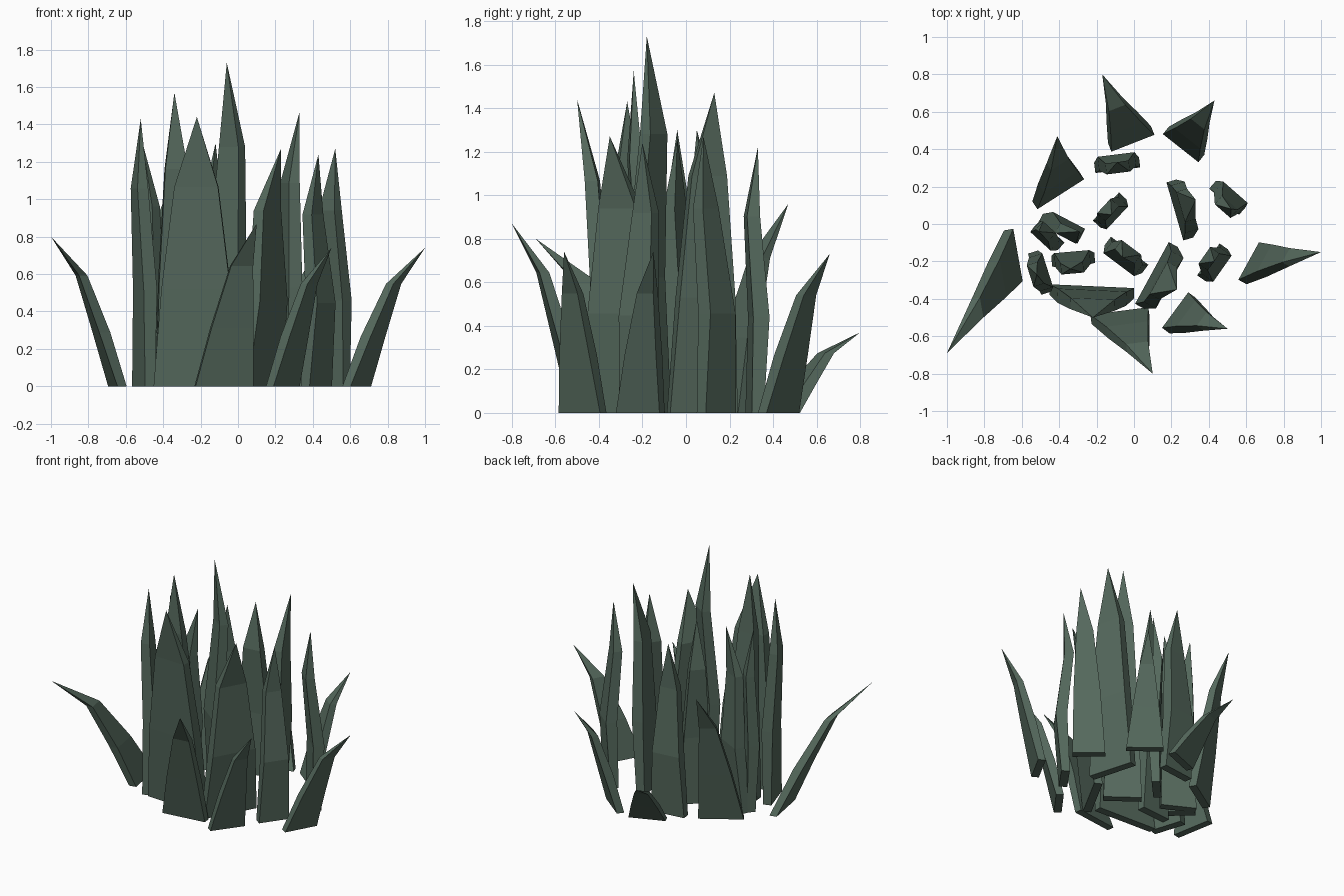
import bpy, bmesh
from mathutils import Vector

mat = bpy.data.materials.new("dull_green")
mat.diffuse_color = (0.09, 0.14, 0.108, 1)

HEIGHTS = (0, 0.36, 0.74)   # height fractions of the rows below the tip


def blade(name, a, b, tip, widths, lean, thick, wave=0.0):
    """Flat tapering blade from base edge a-b to a pointed tip.
    widths and lean = width factor and share of sideways travel per row."""
    a, b, tip = Vector((*a, 0)), Vector((*b, 0)), Vector(tip)
    mid, half = (a + b) / 2, (b - a) / 2
    normal = Vector((-half.y, half.x, 0)).normalized()
    bm = bmesh.new()
    rings = []
    for i, t in enumerate(HEIGHTS):
        c = mid.lerp(Vector((tip.x, tip.y, 0)), lean[i])
        c.z = tip.z * t
        c += normal * wave * (0, 0.8, -1)[i]
        n = normal * thick[i] / 2
        h = half * widths[i]
        rings.append([bm.verts.new(p) for p in
                      (c - h - n, c + h - n, c + h + n, c - h + n)])
    bm.faces.new(rings[0])
    for lo, hi in zip(rings, rings[1:]):
        for k in range(4):
            m = (k + 1) % 4
            bm.faces.new((lo[k], lo[m], hi[m], hi[k]))
    top = bm.verts.new(tip)
    for k in range(4):
        bm.faces.new((rings[-1][k], rings[-1][(k + 1) % 4], top))
    bmesh.ops.recalc_face_normals(bm, faces=bm.faces)
    me = bpy.data.meshes.new(name)
    bm.to_mesh(me)
    bm.free()
    me.materials.append(mat)
    bpy.context.collection.objects.link(bpy.data.objects.new(name, me))


# Outer blades, splayed outwards
outer = [
    ((-0.13, 0.41), (0.10, 0.50), (-0.17, 0.80, 0.37)),
    ((0.17, 0.50), (0.36, 0.35), (0.43, 0.66, 0.73)),
    ((-0.53, 0.10), (-0.28, 0.26), (-0.41, 0.47, 0.96)),
    ((-0.67, -0.03), (-0.62, -0.31), (-1.0, -0.69, 0.80)),
    ((-0.23, -0.51), (0.08, -0.47), (0.10, -0.80, 0.87)),
    ((0.17, -0.57), (0.31, -0.38), (0.50, -0.56, 0.74)),
    ((0.58, -0.31), (0.69, -0.11), (1.0, -0.15, 0.74)),
]
for i, (a, b, tip) in enumerate(outer):
    blade(f"outer_blade_{i + 1}", a, b, tip,
          (1.0, 0.72, 0.38), (0, 0.24, 0.54), (0.05, 0.06, 0.045))

# Inner blades, nearly upright, each with its own slight S-bend
inner = [
    ((-0.14, -0.09), (0.06, -0.24), (-0.06, -0.18, 1.73), -0.03),
    ((-0.44, -0.20), (-0.21, -0.18), (-0.34, -0.24, 1.57), 0.02),
    ((-0.54, -0.15), (-0.47, -0.37), (-0.52, -0.27, 1.43), 0.015),
    ((-0.45, -0.35), (0.0, -0.37), (-0.22, -0.50, 1.44), 0.0),
    ((0.20, 0.23), (0.29, -0.08), (0.33, 0.13, 1.47), 0.01),
    ((-0.20, 0.00), (-0.06, 0.15), (-0.12, 0.05, 1.30), -0.02),
    ((-0.21, 0.30), (0.03, 0.33), (-0.09, 0.33, 1.22), 0.02),
    ((0.03, -0.44), (0.21, -0.11), (0.23, -0.35, 1.27), -0.02),
    ((0.42, 0.21), (0.58, 0.07), (0.52, 0.08, 1.27), 0.025),
    ((0.36, -0.29), (0.48, -0.12), (0.43, -0.20, 1.24), -0.03),
    ((-0.52, 0.00), (-0.39, -0.12), (-0.51, -0.04, 1.30), -0.015),
    ((-0.50, 0.03), (-0.29, -0.08), (-0.29, -0.04, 1.26), 0.02),
]
for i, (a, b, tip, wave) in enumerate(inner):
    blade(f"inner_blade_{i + 1}", a, b, tip,
          (1.0, 0.82, 0.52), (0, 0.22, 0.5), (0.055, 0.075, 0.06), wave)
